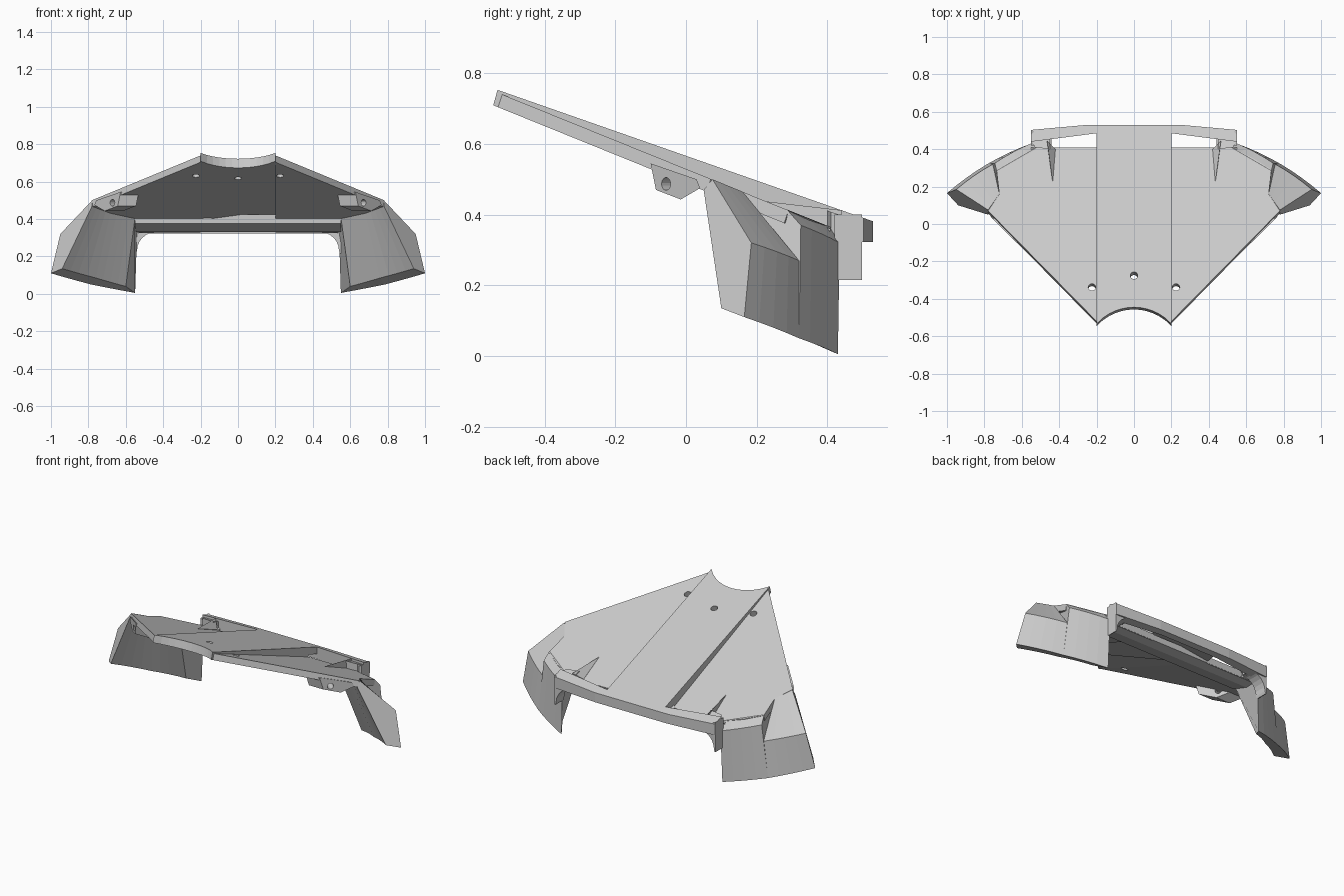
import bpy, bmesh, math
from mathutils import Vector

old = bpy.data.objects.get("Cube")
if old:
    bpy.data.objects.remove(old, do_unlink=True)

grey = bpy.data.materials.new("light_grey")
grey.use_nodes = True
grey.diffuse_color = (0.6, 0.6, 0.6, 1)
grey.node_tree.nodes["Principled BSDF"].inputs["Base Color"].default_value = (0.6, 0.6, 0.6, 1)


def loft(name, rings, mirror=False, cutter=None):
    """Closed solid through matching rings of points, optionally cut and mirrored."""
    bm = bmesh.new()
    rows = [[bm.verts.new(p) for p in ring] for ring in rings]
    n = len(rows[0])
    for a, b in zip(rows, rows[1:]):
        for i in range(n):
            j = (i + 1) % n
            bm.faces.new((a[i], a[j], b[j], b[i]))
    bm.faces.new(rows[0])
    bm.faces.new(rows[-1])
    bmesh.ops.recalc_face_normals(bm, faces=bm.faces)
    mesh = bpy.data.meshes.new(name)
    bm.to_mesh(mesh)
    bm.free()
    mesh.materials.append(grey)
    ob = bpy.data.objects.new(name, mesh)
    bpy.context.collection.objects.link(ob)
    if cutter:
        mod = ob.modifiers.new("holes", "BOOLEAN")
        mod.operation = "DIFFERENCE"
        mod.solver = "EXACT"
        mod.object = cutter
    if mirror:
        mod = ob.modifiers.new("mirror", "MIRROR")
        mod.use_mirror_merge = False
    return ob


def drill(name, centre, axis, radius=0.02):
    """Hidden round cutter."""
    axis = Vector(axis).normalized()
    side = axis.orthogonal().normalized()
    up = axis.cross(side)
    rings = [[Vector(centre) + axis * s + radius * (side * math.cos(k * math.pi / 8)
              + up * math.sin(k * math.pi / 8)) for k in range(16)] for s in (-0.2, 0.2)]
    ob = loft(name, rings)
    ob.hide_render = True
    ob.hide_viewport = True
    return ob


def ridge_z(y):
    return 0.745 - 0.35 * (y + 0.51)


def panel_z(y):
    return 0.74 - 0.405 * (y + 0.52)


def plate(name, outline, top, bottom, shift=0.0, **kw):
    return loft(name, [[(x, y, top(y)) for x, y in outline],
                       [(x, y + shift, bottom(y)) for x, y in outline]], **kw)


# Raised centre strip with the concave front edge
arc = []
for k in range(13):
    x = -0.2 + 0.4 * k / 12
    arc.append((x, -0.715 + math.sqrt(0.27 ** 2 - x * x) - 0.0))
strip_outline = arc + [(0.2, 0.39), (0.2, 0.42), (0.2, 0.5), (-0.2, 0.5), (-0.2, 0.42), (-0.2, 0.39)]
plate("centre_strip", strip_outline, ridge_z,
      lambda y: panel_z(y) - 0.036 if y < 0.4 else ridge_z(y) - 0.04, -0.012,
      cutter=drill("centre_hole_cutter", (0, -0.28, 0.65), (0, 0.37, 1)))

# Sloping side panels
panel_outline = [(0.2, -0.52), (0.78, 0.07), (0.72, 0.16), (0.735, 0.29),
                 (0.64, 0.35), (0.52, 0.41), (0.2, 0.41)]
plate("side_panel", panel_outline, panel_z, lambda y: panel_z(y) - 0.036, -0.012,
      mirror=True, cutter=drill("panel_hole_cutter", (0.225, -0.34, 0.66), (0, 0.37, 1)))


# Curved side flaps: rings run crease, shoulder, outer foot, inner foot, inner top
def flap(name, start, end, steps=4):
    rings = []
    for k in range(steps + 1):
        t = k / steps
        bow = Vector((0.5, 0.85, 0)) * 0.024 * t * (1 - t)
        rings.append([Vector(a).lerp(Vector(b), t) + (bow if i in (1, 2, 3) else bow * 0)
                      for i, (a, b) in enumerate(zip(start, end))])
    loft(name, rings, mirror=True)


foot_mid, inner_mid, top_mid = (0.785, 0.32, 0.05), (0.76, 0.24, 0.085), (0.68, 0.14, 0.44)
flap("front_flap",
     [(0.78, 0.075, 0.5), (0.95, 0.185, 0.32), (1.0, 0.165, 0.11), (0.94, 0.10, 0.135), (0.78, 0.05, 0.47)],
     [(0.72, 0.16, 0.465), (0.755, 0.32, 0.27), foot_mid, inner_mid, top_mid])
flap("rear_flap",
     [(0.735, 0.285, 0.415), (0.745, 0.325, 0.37), foot_mid, inner_mid, top_mid],
     [(0.52, 0.41, 0.365), (0.54, 0.435, 0.32), (0.55, 0.43, 0.005), (0.6, 0.35, 0.04), (0.55, 0.21, 0.41)])

# Lip below the rear of the panels
lip = [(0.21, 0.425), (0.21, 0.375), (0.33, 0.33), (0.40, 0.33), (0.41, 0.36)]
loft("rear_lip", [[(x, y, z) for y, z in lip] for x in (-0.55, 0.55)])

# Rear beam, set off from the panels by slots
half = [(0.55, 0.44), (0.55, 0.503), (0.25, 0.53)]
inner = [(0.2, 0.485)]
beam = half + [(-x, y) for x, y in reversed(half)] + [(-x, y) for x, y in inner] + inner
plate("rear_beam", beam, ridge_z, lambda y: 0.322)

# Blocks joining the beam to the panels
block = [(0.45, 0.40), (0.53, 0.41), (0.55, 0.45), (0.45, 0.47)]
plate("beam_joint", block, lambda y: ridge_z(y) - 0.015, lambda y: 0.325, mirror=True)

# Tapered fins running from the panels up to the beam
loft("beam_fin", [[(0.434, 0.23, 0.437), (0.436, 0.23, 0.437), (0.435, 0.23, 0.42)],
                  [(0.42, 0.40, 0.37), (0.465, 0.445, 0.412), (0.465, 0.43, 0.335)]], mirror=True)

# Legs at the beam ends with a rounded inner corner
leg = [(0.55, 0.4), (0.55, 0.215), (0.545, 0.215)]
for k in range(7):
    a = k * math.pi / 12
    leg.append((0.44 + 0.1 * math.cos(a), 0.23 + 0.1 * math.sin(a)))
leg.append((0.44, 0.35))
loft("beam_leg", [[(x, y, z) for x, z in leg] for y in (0.42, 0.498)], mirror=True)

# Drilled lugs under the slanted front edges
lug = [(-0.1, 0.545), (-0.085, 0.47), (-0.015, 0.443), (0.04, 0.475), (0.03, 0.5)]
loft("mounting_lug", [[(y + 0.72 + 2 * s, y, z) for y, z in lug] for s in (0.004, -0.045)],
     mirror=True, cutter=drill("lug_hole_cutter", (0.67, -0.055, 0.487), (1, -1, 0), 0.018))
